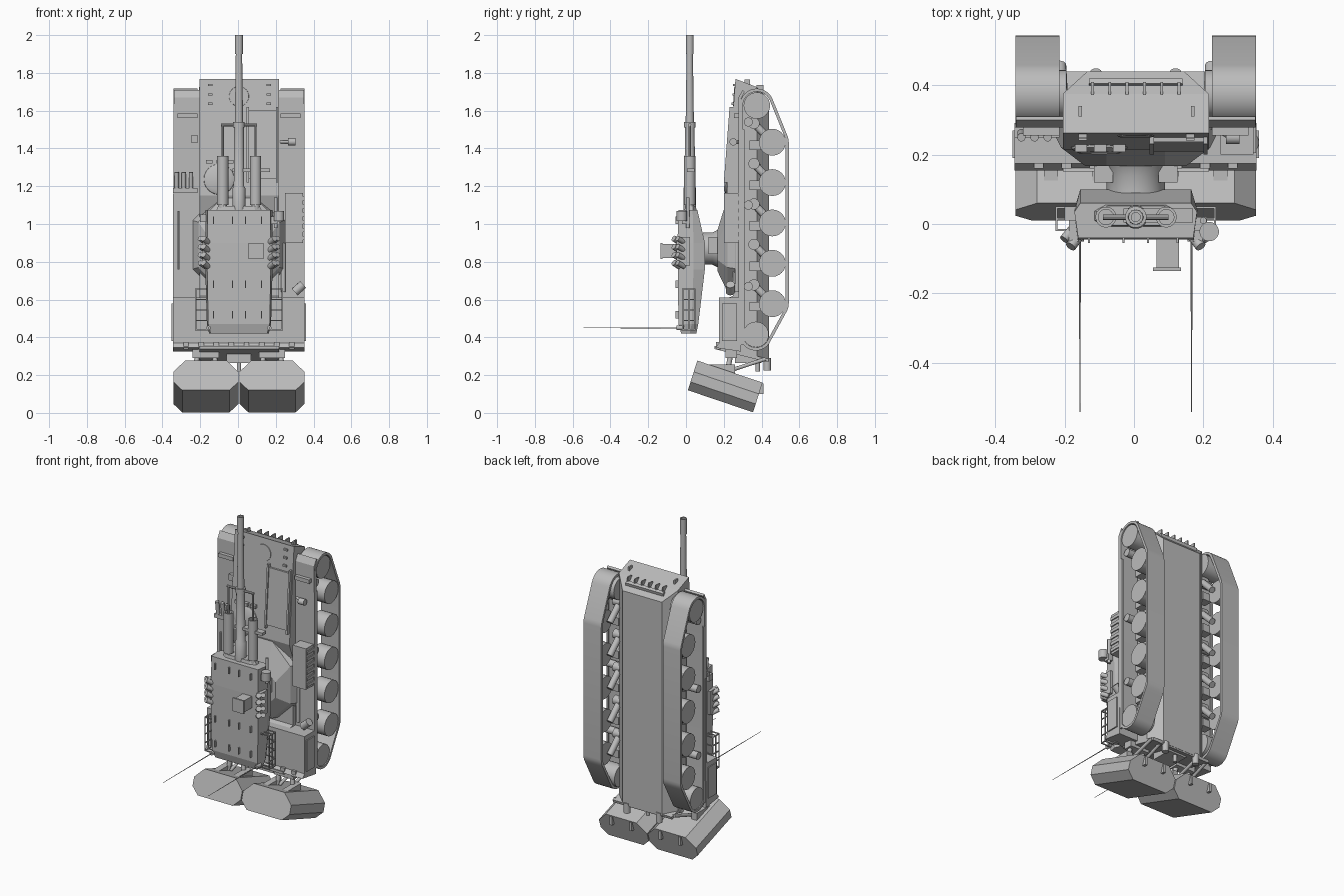
import bpy, bmesh, math
from mathutils import Vector, geometry

grey = bpy.data.materials.new("plain grey paint")
grey.diffuse_color = (0.5, 0.5, 0.5, 1)
CX = 0.005            # centre line of the vehicle


def make(name, bm, smooth=False):
    bmesh.ops.recalc_face_normals(bm, faces=bm.faces)
    me = bpy.data.meshes.new(name)
    bm.to_mesh(me)
    bm.free()
    me.materials.append(grey)
    ob = bpy.data.objects.new(name, me)
    bpy.context.collection.objects.link(ob)
    if smooth:
        bpy.ops.object.select_all(action='DESELECT')
        ob.select_set(True)
        bpy.context.view_layer.objects.active = ob
        bpy.ops.object.shade_smooth_by_angle(angle=math.radians(35))
    return ob


def loft(name, rings, smooth=False):
    """Skin a list of equal-length closed rings and cap both ends."""
    bm = bmesh.new()
    vs = [[bm.verts.new(p) for p in r] for r in rings]
    n = len(vs[0])
    for a, b in zip(vs, vs[1:]):
        for i in range(n):
            bm.faces.new((a[i], a[(i + 1) % n], b[(i + 1) % n], b[i]))
    bm.faces.new(vs[0])
    bm.faces.new(vs[-1])
    return make(name, bm, smooth)


def box(name, x0, x1, y0, y1, z0, z1):
    return loft(name, [[(x0, y0, z), (x1, y0, z), (x1, y1, z), (x0, y1, z)] for z in (z0, z1)])


def side(name, x0, x1, prof):
    """Extrude a (y, z) profile along x."""
    return loft(name, [[(x, y, z) for y, z in prof] for x in (x0, x1)])


def lathe(name, p, axis, prof, n=20, smooth=True):
    """Revolve (distance, radius) pairs about an axis starting at p."""
    p, d = Vector(p), Vector(axis).normalized()
    u = d.orthogonal().normalized()
    v = d.cross(u)
    rings = [[p + d * t + (u * math.cos(k * math.tau / n) + v * math.sin(k * math.tau / n)) * r
              for k in range(n)] for t, r in prof]
    return loft(name, rings, smooth)


def rod(name, a, b, r, n=12, r2=None):
    d = Vector(b) - Vector(a)
    return lathe(name, a, d, [(0, r), (d.length, r if r2 is None else r2)], n)


# --- hull, with a keel that narrows toward the belly ---
side("hull_body", -0.205, 0.217, [(0.262, 1.768), (0.375, 1.725), (0.375, 0.295),
                                  (0.2, 0.335), (0.2, 0.6), (0.25, 0.62), (0.25, 1.05), (0.215, 1.15)])
loft("hull_keel", [[(CX - w, y, z0), (CX + w, y, z0), (CX + w, y, z1), (CX - w, y, z1)]
                   for y, w, z0, z1 in ((0.375, 0.211, 0.295, 1.725), (0.44, 0.14, 0.275, 1.655))])
side("rear_deck", -0.345, 0.353, [(0.175, 0.61), (0.29, 0.61), (0.29, 0.325), (0.155, 0.345), (0.175, 0.37)])
side("rear_lip", -0.205, 0.217, [(0.152, 0.355), (0.44, 0.285), (0.435, 0.268), (0.152, 0.338)])
box("hull_deck", -0.345, 0.353, 0.278, 0.292, 0.5, 1.16)
for s in (-1, 1):
    X = lambda v: CX + s * v
    side("fender", X(0.2), X(0.345), [(0.278, 1.67), (0.30, 1.71), (0.31, 1.70), (0.29, 1.66), (0.29, 1.1), (0.278, 1.1)])
    box("sponson_side", X(0.335), X(0.347), 0.278, 0.31, 0.36, 1.5)
    box("fender_step", X(0.22), X(0.325), 0.255, 0.28, 1.56, 1.585)
    box("rear_locker", X(0.345), X(0.356), 0.19, 0.27, 0.38, 0.58)
rod("headlamp", (0.265, 0.25, 1.435), (0.305, 0.25, 1.435), 0.02)
rod("lamp_post", (0.225, 0.28, 1.435), (0.28, 0.25, 1.435), 0.008)
box("marker_lamp", -0.245, -0.215, 0.255, 0.28, 1.43, 1.47)


# raised roof under the turret
def octagon(y, hx, hz, c, zc):
    pts = [(hx, c - hz), (hx, hz - c), (hx - c, hz), (c - hx, hz),
           (-hx, hz - c), (-hx, c - hz), (c - hx, -hz), (hx - c, -hz)]
    return [(CX + x, y, zc + z) for x, z in pts]


loft("raised_roof", [octagon(0.29, 0.25, 0.25, 0.12, 0.89), octagon(0.22, 0.215, 0.25, 0.13, 0.89),
                     octagon(0.167, 0.145, 0.11, 0.06, 0.86)])
lathe("turret_ring", (CX, 0.17, 0.87), (0, -1, 0), [(0, 0.1), (0.03, 0.085), (0.08, 0.085)], 32)
for s in (-1, 1):
    box("ring_roller", CX + s * 0.065, CX + s * 0.12, 0.12, 0.17, 0.84, 0.93)


# glacis fittings: trim vane, hatches, hooks
def glacis(z):
    return 0.215 + (z - 1.15) * 0.076


side("trim_vane", 0.05, 0.205, [(glacis(z) - o, z) for z, o in ((1.24, 0), (1.24, 0.012), (1.60, 0.012), (1.60, 0))])
for x in (0.045, 0.2):
    side("trim_vane_frame", x, x + 0.012, [(glacis(z) - o, z) for z, o in ((1.22, 0), (1.22, 0.02), (1.62, 0.02), (1.62, 0))])
lathe("driver_hatch", (-0.1, 0.24, 1.235), (0, -1, 0.07), [(0, 0.085), (0.025, 0.08), (0.035, 0.06)], 24)
for k in range(3):
    box("periscope", -0.17 + k * 0.055, -0.135 + k * 0.055, 0.208, 0.24, 1.32, 1.34)
lathe("bow_cover", (CX, 0.262, 1.675), (0, -1, 0.07), [(0, 0.055), (0.01, 0.052)], 20)
for x in (-0.16, 0.15):
    for z in (1.63, 1.68, 1.73):
        box("bow_hinge", x, x + 0.025, glacis(z) - 0.01, glacis(z) + 0.01, z, z + 0.012)
for k in range(6):
    x = CX - 0.125 + k * 0.05
    box("bow_clip", x - 0.004, x + 0.004, 0.372, 0.41, 1.69, 1.735)
for x in (-0.155, 0.17):
    box("tow_eye", x - 0.005, x + 0.005, 0.31, 0.34, 1.73, 1.765)
side("tow_bar", -0.13, 0.14, [(0.405, 1.71), (0.42, 1.70), (0.415, 1.68), (0.395, 1.685)])

# deck stowage
box("exhaust_box", 0.25, 0.345, 0.2, 0.285, 0.9, 1.165)
for k in range(6):
    box("exhaust_slat", 0.344, 0.352, 0.205, 0.28, 0.915 + k * 0.042, 0.935 + k * 0.042)
for k in range(3):
    rod("left_tube", (-0.325 + k * 0.038, 0.262, 1.185), (-0.325 + k * 0.038, 0.25, 1.275), 0.012)
box("left_tube_rack", -0.345, -0.215, 0.25, 0.28, 1.165, 1.19)
rod("left_cable", (-0.315, 0.272, 0.76), (-0.315, 0.272, 1.07), 0.006, 8)
rod("right_pipe", (0.24, 0.27, 0.64), (0.24, 0.27, 0.9), 0.012)
rod("right_cap", (0.3, 0.235, 0.64), (0.345, 0.235, 0.68), 0.024)

# --- running gear ---
wheels = [(0.457, 1.433 - k * 0.2137) for k in range(5)]
for s, lo, hi in ((-1, -0.342, -0.215), (1, 0.225, 0.352)):
    out, inn = (lo, hi) if s < 0 else (hi, lo)
    pts = []
    for y, z, r in [(0.375, 1.627, 0.09)] + [(y, z, 0.087) for y, z in wheels] + [(0.37, 0.415, 0.085)]:
        for k in range(32):
            a = k * math.tau / 32
            pts.append((Vector((y + r * math.cos(a), z + r * math.sin(a))), Vector((math.cos(a), math.sin(a)))))
    hull = [pts[i] for i in geometry.convex_hull_2d([p for p, _ in pts])]
    bm = bmesh.new()
    loops = [[bm.verts.new((x, *(p - d * t))) for p, d in hull]
             for x, t in ((lo, 0), (hi, 0), (hi, 0.016), (lo, 0.016))]
    for a, b in zip(loops, loops[1:] + loops[:1]):
        for i in range(len(hull)):
            j = (i + 1) % len(hull)
            bm.faces.new((a[i], a[j], b[j], b[i]))
    make("track", bm, True)
    for y, z in wheels:
        rod("road_wheel", (out - s * 0.005, y, z), (inn + s * 0.03, y, z), 0.071, 24)
        rod("swing_arm", (inn, y, z), (inn - s * 0.005, 0.36, z + 0.1), 0.02)
        rod("arm_pivot", (CX + s * 0.2, 0.36, z + 0.1), (inn + s * 0.03, 0.36, z + 0.1), 0.03)
        box("bump_stop", CX + s * 0.2, inn + s * 0.045, 0.335, 0.395, z - 0.04, z + 0.01)
    rod("front_idler", (out - s * 0.005, 0.375, 1.627), (CX + s * 0.2, 0.375, 1.627), 0.07, 24)
    rod("rear_sprocket", (out - s * 0.005, 0.37, 0.415), (CX + s * 0.2, 0.37, 0.415), 0.068, 24)
    for z in (1.54, 1.1, 0.67):
        rod("return_roller", (out - s * 0.02, 0.33, z), (CX + s * 0.2, 0.33, z), 0.024)

# --- turret: six-sided section lofted along its length ---
loft("turret_body", [[(CX + s * x, y, z) for s, x, y in ((-1, a, y0), (1, a, y0), (1, b, ym), (1, c, y1), (-1, c, y1), (-1, b, ym))]
                     for z, y0, ym, y1, a, b, c in ((0.42, -0.025, 0.02, 0.055, 0.15, 0.158, 0.14),
                                                    (0.47, -0.04, 0.03, 0.065, 0.163, 0.17, 0.15),
                                                    (0.76, -0.043, 0.04, 0.1, 0.168, 0.178, 0.16),
                                                    (0.90, -0.045, 0.04, 0.1, 0.168, 0.178, 0.16),
                                                    (1.075, -0.04, 0.035, 0.06, 0.166, 0.177, 0.16))])
loft("mantlet", [[(CX + sx * x, 0.024 + sy * y, z) for sx, sy, x, y in
                  ((-1, -1, f, h), (1, -1, f, h), (1, -1, w, g), (1, 1, w, g), (1, 1, f, h), (-1, 1, f, h), (-1, 1, w, g), (-1, -1, w, g))]
                 for z, w, f, h, g in ((1.06, 0.125, 0.09, 0.034, 0.015), (1.095, 0.11, 0.08, 0.028, 0.012))])
lathe("main_gun", (CX, 0.02, 1.07), (0, 0, 1),
      [(0, 0.034), (0.12, 0.034), (0.13, 0.028), (0.44, 0.026), (0.441, 0.031), (0.47, 0.031),
       (0.471, 0.022), (0.83, 0.017), (0.831, 0.021), (0.93, 0.021), (0.93, 0.013), (0.88, 0.013)])
for x in (-0.081, 0.093):
    lathe("side_tube", (x, 0.02, 1.06), (0, 0, 1), [(0, 0.022), (0.04, 0.022), (0.041, 0.03), (0.3, 0.03), (0.3, 0.022), (0.27, 0.022)])
    rod("frame_rail", (x, 0.02, 1.34), (x, 0.02, 1.53), 0.006, 8)
rod("frame_crossbar", (-0.09, 0.02, 1.525), (0.1, 0.02, 1.525), 0.008, 8)
box("tube_clamp", -0.03, 0.17, 0.005, 0.045, 1.276, 1.294)

# roof fittings
box("roof_sight", 0.065, 0.13, -0.125, -0.03, 0.82, 0.895)
box("roof_sight_lip", 0.055, 0.135, -0.136, -0.125, 0.815, 0.9)
rod("side_searchlight", (0.217, -0.022, 1.015), (0.217, -0.022, 1.07), 0.028, 20)
box("searchlight_arm", 0.165, 0.21, -0.02, 0.02, 1.0, 1.04)
rod("side_gun", (0.2, 0.01, 0.98), (0.2, 0.01, 1.14), 0.01)
box("left_sight", -0.2, -0.165, 0.01, 0.05, 1.01, 1.05)
for x in (-0.135, -0.035, 0.035, 0.12):
    for z in (0.52, 0.68, 1.02):
        box("lifting_hook", CX + x - 0.003, CX + x + 0.003, -0.055, -0.03, z - 0.02, z + 0.02)
for s in (-1, 1):
    X = lambda v: CX + s * v
    # smoke launcher cluster
    box("launcher_bracket", X(0.165), X(0.192), -0.05, 0.02, 0.78, 0.93)
    for k in range(4):
        z = 0.775 + k * 0.043
        rod("smoke_launcher", (X(0.165), -0.035, z), (X(0.188), -0.065, z + 0.02), 0.016)
        rod("smoke_launcher_low", (X(0.178), -0.01, z), (X(0.207), -0.045, z + 0.02), 0.014)
    # stowage basket
    for z in (0.44, 0.49, 0.545, 0.6, 0.655):
        box("basket_rib", X(0.16), X(0.232), 0.045, 0.051, z - 0.003, z + 0.003)
        box("basket_post", X(0.226), X(0.232), -0.02, 0.051, z - 0.003, z + 0.003)
    for y in (-0.02, 0.012, 0.045):
        box("basket_rail", X(0.226), X(0.232), y, y + 0.006, 0.44, 0.658)
        for z in (0.44, 0.655):
            box("basket_end", X(0.16), X(0.232), y, y + 0.006, z - 0.003, z + 0.003)
    # whip antenna
    rod("antenna_base", (X(0.161), -0.01, 0.45), (X(0.161), -0.05, 0.45), 0.012)
    rod("antenna", (X(0.161), -0.05, 0.45), (X(0.161), -0.543, 0.45), 0.003, 8, 0.0012)

# --- rear float pods: chamfered octagons tilted backward ---
along, thick = Vector((0, 0.345, -0.117)), Vector((0, 0.05, 0.157))
for s in (-1, 1):
    mid = CX + s * 0.175
    start = Vector((mid, 0.01, 0.12))
    sec = [(-0.172, 0.28), (-0.172, 0.62), (-0.11, 1), (0.11, 1), (0.172, 0.62), (0.172, 0.28), (0.125, 0), (-0.125, 0)]
    loft("float_pod", [[start + Vector((x, 0, 0)) + thick * t + along * k for x, t in sec] for k in (0, 1)])
    # mounts and linkage
    for dx in (-0.07, 0.07):
        rod("pod_strut", (mid + dx * 0.6, 0.22, 0.22), (mid + dx * 0.5, 0.42, 0.285), 0.01)
        rod("pod_mount", (mid + dx * 0.8, 0.22, 0.22), (mid + dx * 0.6, 0.24, 0.33), 0.014)
        box("pod_bracket", mid + dx - 0.02, mid + dx + 0.02, 0.08, 0.26, 0.205, 0.255)
        box("pod_catch", mid + dx - 0.008, mid + dx + 0.008, 0.36, 0.41, 0.1, 0.155)
    box("rear_hinge", mid - 0.07, mid + 0.07, 0.21, 0.27, 0.29, 0.335)
    rod("rear_jet", (mid - s * 0.06, 0.43, 0.29), (mid - s * 0.06, 0.43, 0.225), 0.02)
box("rear_step", -0.06, 0.07, 0.26, 0.4, 0.265, 0.32)
rod("tow_pin", (CX, 0.38, 0.3), (CX, 0.38, 0.22), 0.012)
for k in range(8):
    x = CX - 0.28 + k * 0.08
    box("rear_bolt", x - 0.014, x + 0.014, 0.16, 0.185, 0.335, 0.375)
